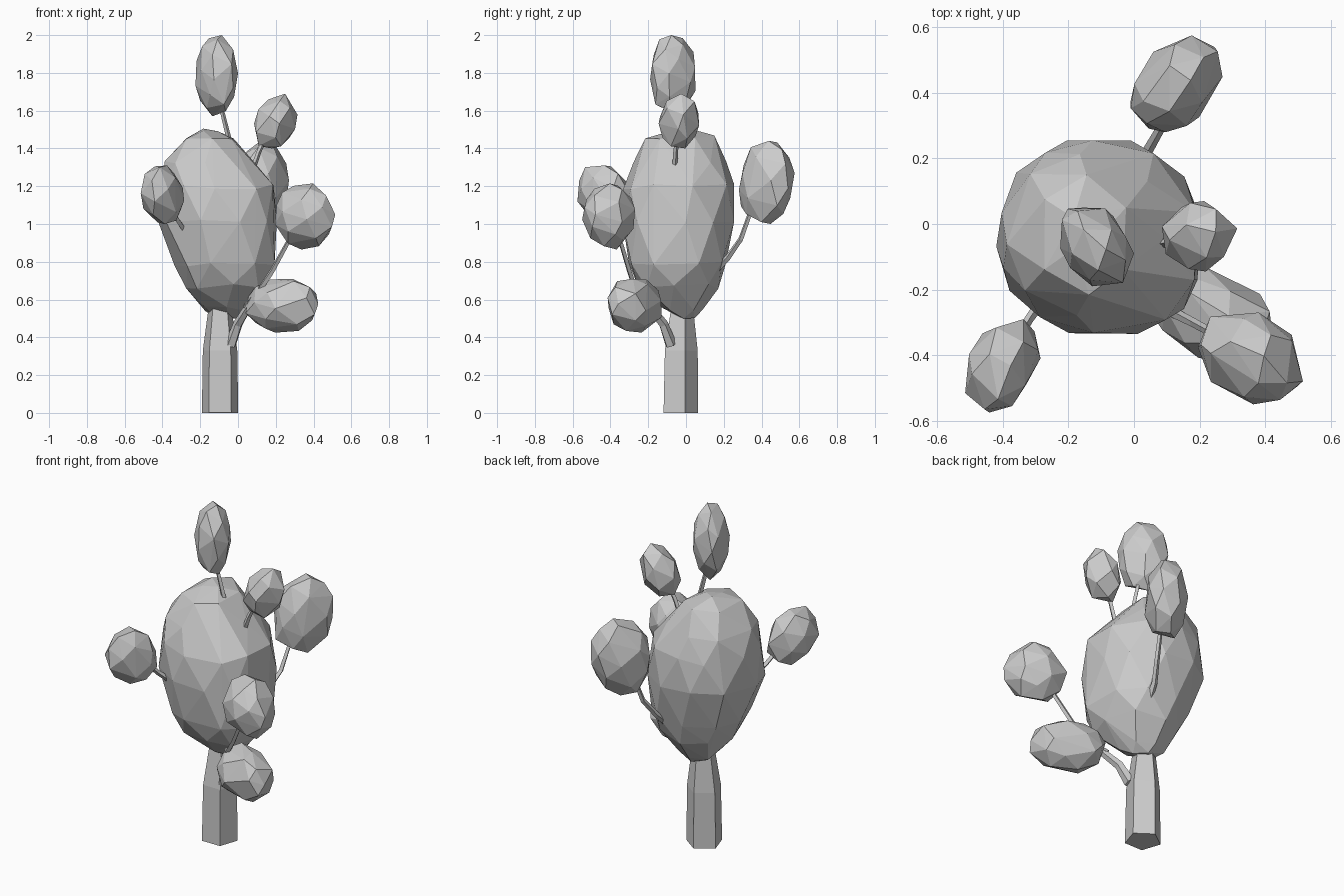
import bpy, bmesh, math, random
from mathutils import Vector

random.seed(4)
cube = bpy.data.objects.get("Cube")
if cube:
    bpy.data.objects.remove(cube)

grey = bpy.data.materials.new("matte grey")
grey.use_nodes = True
colour = (0.6, 0.6, 0.6, 1)
grey.diffuse_color = colour
grey.node_tree.nodes["Principled BSDF"].inputs["Base Color"].default_value = colour


def finish(name, bm):
    bmesh.ops.recalc_face_normals(bm, faces=bm.faces)
    mesh = bpy.data.meshes.new(name)
    bm.to_mesh(mesh)
    bm.free()
    mesh.materials.append(grey)
    obj = bpy.data.objects.new(name, mesh)
    bpy.context.collection.objects.link(obj)


def faceted_hull(name, points, low, high):
    """Wrap points in a convex faceted skin fitted to a box."""
    mins = [min(p[i] for p in points) for i in range(3)]
    maxs = [max(p[i] for p in points) for i in range(3)]
    bm = bmesh.new()
    for p in points:
        bm.verts.new([low[i] + (p[i] - mins[i]) / (maxs[i] - mins[i]) * (high[i] - low[i])
                      for i in range(3)])
    bmesh.ops.convex_hull(bm, input=bm.verts)
    loose = [v for v in bm.verts if not v.link_faces]
    bmesh.ops.delete(bm, geom=loose, context='VERTS')
    finish(name, bm)


def leaf_clump(name, low, high, stretches, count=28):
    """Irregular ball stretched or flattened along given directions."""
    points = []
    for i in range(count):
        z = 1 - (2 * i + 1) / count
        a = i * math.pi * (3 - math.sqrt(5)) + random.uniform(-0.25, 0.25)
        r = math.sqrt(1 - z * z)
        p = Vector((r * math.cos(a), r * math.sin(a), z)) * random.uniform(0.96, 1.04)
        for axis, factor in stretches:
            n = Vector(axis).normalized()
            p += n * p.dot(n) * (factor - 1)
        points.append(p)
    faceted_hull(name, points, low, high)


def limb(name, path, radii, sides=5):
    """Tapered tube with flat sides along a path."""
    path = [Vector(p) for p in path]
    bm = bmesh.new()
    rings = []
    for i, (p, r) in enumerate(zip(path, radii)):
        d = path[min(i + 1, len(path) - 1)] - path[max(i - 1, 0)]
        turn = d.to_track_quat('Z', 'Y')
        angles = [math.tau * k / sides for k in range(sides)]
        rings.append([bm.verts.new(p + turn @ Vector((r * math.sin(a), -r * math.cos(a), 0)))
                      for a in angles])
    for lower, upper in zip(rings, rings[1:]):
        for k in range(sides):
            j = (k + 1) % sides
            bm.faces.new((lower[k], lower[j], upper[j], upper[k]))
    bm.faces.new(rings[0])
    bm.faces.new(rings[-1])
    finish(name, bm)


def squarish(value, power):
    return math.copysign(abs(value) ** power, value)


# Trunk
limb("trunk", [(-0.095, -0.037, 0), (-0.095, -0.034, 0.33), (-0.095, -0.025, 0.6)],
     [0.101, 0.096, 0.058])

# Main crown: rings of z, left, right, front, back, number of points
rows = [(0.51, -0.12, 0.0, -0.06, 0.04, 4), (0.55, -0.18, 0.04, -0.13, 0.08, 6),
        (0.67, -0.26, 0.15, -0.25, 0.16, 8), (0.79, -0.32, 0.2, -0.3, 0.2, 9),
        (1.02, -0.4, 0.2, -0.33, 0.25, 10), (1.2, -0.39, 0.19, -0.32, 0.24, 10),
        (1.34, -0.37, 0.09, -0.27, 0.2, 8), (1.46, -0.28, -0.01, -0.21, 0.14, 6),
        (1.5, -0.2, -0.1, -0.08, 0.02, 3)]
crown = []
for i, (z, left, right, front, back, n) in enumerate(rows):
    for k in range(n):
        a = math.tau * (k + 0.5 * (i % 2)) / n + random.uniform(-0.1, 0.1)
        # the lower front left is the squarest corner
        power = 0.72 if math.cos(a) > 0 > math.sin(a) and z < 1.3 else 0.92
        crown.append(Vector(((left + right) / 2 + (right - left) * 0.51 * squarish(math.cos(a), power),
                             (front + back) / 2 + (back - front) * 0.51 * squarish(math.sin(a), power),
                             z + random.uniform(-0.015, 0.015))))
faceted_hull("main_crown", crown, (-0.42, -0.335, 0.5), (0.205, 0.255, 1.505))

# Small leaf clumps around the crown
leaf_clump("top_clump", (-0.225, -0.19, 1.57), (0, 0.05, 2.0),
           [((0.84, 0.55, 0), 0.74), ((0, 0, 1), 1.5)])
leaf_clump("upper_left_clump", (0.085, -0.145, 1.4), (0.315, 0.07, 1.69),
           [((0.5, 0.1, 0.75), 1.3)], 20)
leaf_clump("front_right_clump", (-0.515, -0.575, 1.0), (-0.285, -0.29, 1.31),
           [((-0.4, -0.6, 0.4), 1.25), ((0.85, -0.5, 0), 0.88)], 24)
leaf_clump("front_left_clump", (0.195, -0.55, 0.865), (0.515, -0.27, 1.215),
           [((0.7, -0.65, 0), 1.28)])
leaf_clump("low_left_clump", (0.04, -0.415, 0.425), (0.425, -0.13, 0.71),
           [((1, -0.65, 0.05), 1.5)])
leaf_clump("back_clump", (-0.01, 0.28, 1.0), (0.27, 0.575, 1.44),
           [((0.7, -0.7, 0), 0.72), ((0.2, 0.4, 0.8), 1.15)])

# Branches carrying the clumps
limb("top_branch", [(-0.03, -0.06, 1.38), (-0.06, -0.065, 1.5), (-0.095, -0.07, 1.64)],
     [0.014, 0.013, 0.011], 4)
limb("upper_left_branch", [(0.075, -0.06, 1.28), (0.11, -0.055, 1.38), (0.15, -0.045, 1.47)],
     [0.014, 0.013, 0.011], 4)
limb("front_right_branch", [(-0.27, -0.22, 0.95), (-0.32, -0.29, 1.02), (-0.36, -0.36, 1.1)],
     [0.016, 0.014, 0.012], 4)
limb("low_left_branch", [(-0.04, -0.08, 0.36), (0.0, -0.12, 0.47), (0.06, -0.2, 0.57),
                         (0.14, -0.25, 0.6)], [0.032, 0.026, 0.022, 0.015])
limb("front_left_branch", [(0.04, -0.18, 0.56), (0.12, -0.27, 0.66), (0.18, -0.3, 0.75),
                           (0.29, -0.36, 0.95)], [0.02, 0.016, 0.014, 0.012], 4)
limb("back_branch", [(0.02, 0.15, 0.75), (0.04, 0.22, 0.82), (0.08, 0.29, 0.92),
                     (0.1, 0.34, 1.06)], [0.02, 0.016, 0.014, 0.012], 4)
